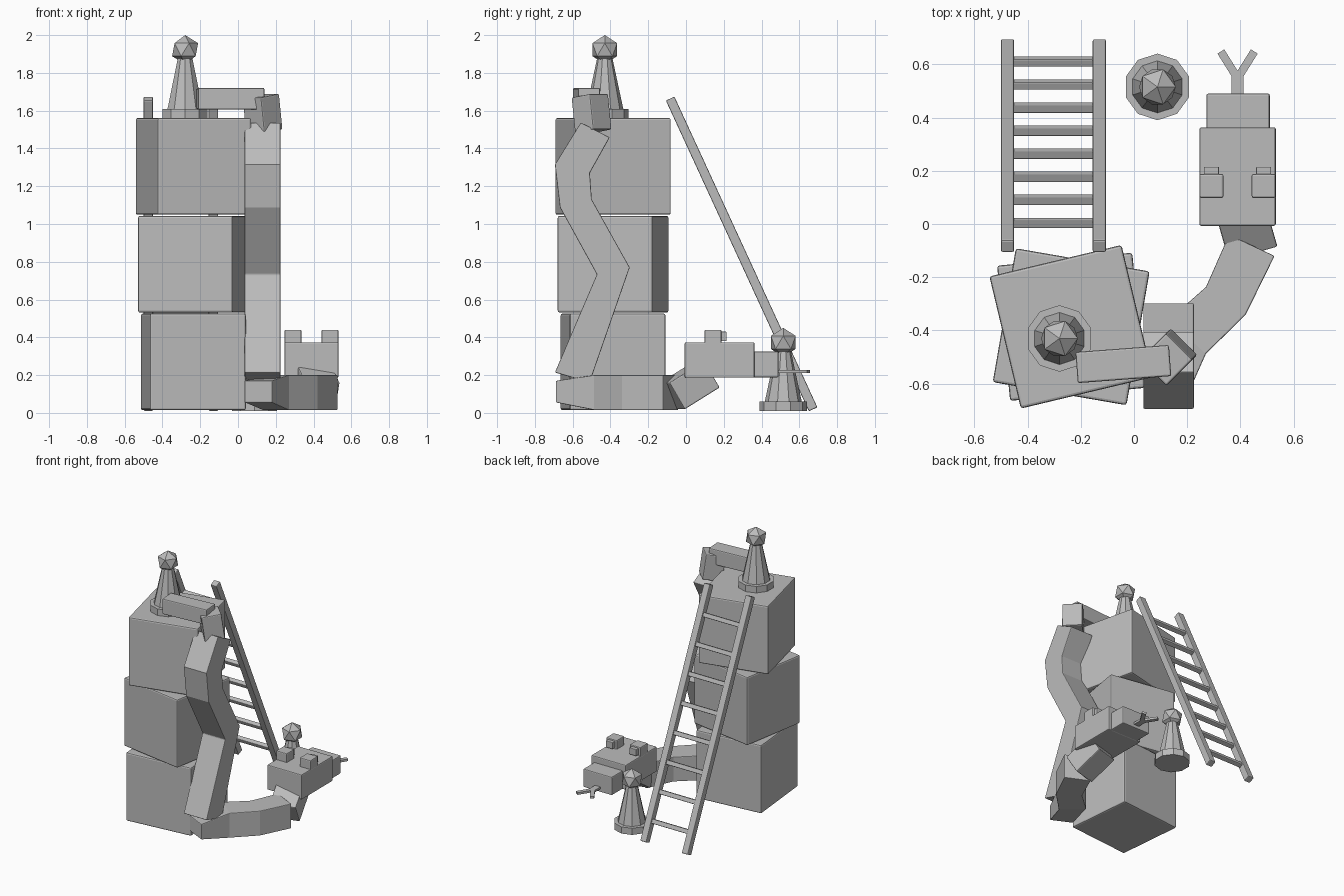
import bpy, bmesh, math
from mathutils import Vector

cube = bpy.data.objects.get("Cube")
if cube:
    bpy.data.objects.remove(cube, do_unlink=True)

grey = bpy.data.materials.new("plain_grey")
grey.use_nodes = True
COLOUR = (0.5, 0.5, 0.5, 1)
grey.diffuse_color = COLOUR
grey.node_tree.nodes["Principled BSDF"].inputs["Base Color"].default_value = COLOUR


def finish(bm, name, bevel=0.0, loc=(0, 0, 0), rot=(0, 0, 0)):
    """Turn a bmesh into a flat shaded object, with optional softened edges."""
    bmesh.ops.recalc_face_normals(bm, faces=bm.faces)
    mesh = bpy.data.meshes.new(name)
    bm.to_mesh(mesh)
    bm.free()
    mesh.materials.append(grey)
    ob = bpy.data.objects.new(name, mesh)
    ob.location = loc
    ob.rotation_euler = [math.radians(a) for a in rot]
    bpy.context.collection.objects.link(ob)
    if bevel:
        mod = ob.modifiers.new("soft_edges", 'BEVEL')
        mod.width = bevel
        mod.segments = 2
        mod.limit_method = 'ANGLE'
        mod.angle_limit = math.radians(50)
    return ob


def box(name, loc, size, rot=(0, 0, 0), bevel=0.007):
    bm = bmesh.new()
    bmesh.ops.create_cube(bm, size=1)
    bmesh.ops.scale(bm, vec=size, verts=bm.verts)
    return finish(bm, name, bevel, loc, rot)


def strip(name, pairs, place, lo, hi, bevel=0.005):
    """Loft a bending bar through pairs of edge points, between lo and hi."""
    bm = bmesh.new()
    rings = []
    for a, b in pairs:
        rings.append([bm.verts.new(place(p, h)) for p, h in
                      ((a, lo), (b, lo), (b, hi), (a, hi))])
    for r, s in zip(rings, rings[1:]):
        for i in range(4):
            j = (i + 1) % 4
            bm.faces.new((r[i], r[j], s[j], s[i]))
    bm.faces.new(rings[0])
    bm.faces.new(rings[-1])
    return finish(bm, name, bevel)


# Stack of three twisted blocks
for name, z, turn in (("bottom_block", 0.27, 5.5), ("middle_block", 0.787, -9.8),
                      ("top_block", 1.305, 13.4)):
    box(name, (-0.236, -0.386, z), (0.51, 0.51, 0.512), (0, 0, turn), 0.01)

# Leaning ladder
top, foot = Vector((0, -0.084, 1.664)), Vector((0, 0.673, 0.019))
slope = foot - top
lean = math.degrees(math.atan2(slope.y, -slope.z))
mid = (top + foot) / 2
for name, x in (("right_rail", -0.475), ("left_rail", -0.13)):
    box(name, (x, mid.y, mid.z), (0.05, 0.05, slope.length), (lean, 0, 0), 0.006)
for i in range(8):
    y = 0.004 + i * 0.0866
    p = top + slope * ((y - top.y) / slope.y)
    box(f"rung_{i + 1}", (-0.302, p.y, p.z), (0.31, 0.032, 0.032), (lean, 0, 0), 0.005)


# Game pawns: ten sided foot, tapered body and faceted ball
def pawn(name, x, y, z):
    for part, r1, r2, z1, z2 in (("foot", 0.125, 0.125, 0, 0.05),
                                 ("body", 0.1, 0.04, 0.04, 0.32)):
        bm = bmesh.new()
        bmesh.ops.create_cone(bm, cap_ends=True, segments=10, radius1=r1,
                              radius2=r2, depth=z2 - z1)
        finish(bm, f"{name}_{part}", 0, (x, y, z + (z1 + z2) / 2))
    bm = bmesh.new()
    bmesh.ops.create_icosphere(bm, subdivisions=1, radius=0.077)
    finish(bm, f"{name}_ball", 0, (x, y, z + 0.363))


pawn("top_pawn", -0.28, -0.43, 1.56)
pawn("ground_pawn", 0.088, 0.515, 0.01)

# Snake tail lying over the top block
box("tail_tip", (-0.04, -0.526, 1.663), (0.352, 0.117, 0.115), (0, 0, 4.3))
box("tail_elbow", (0.13, -0.5, 1.585), (0.14, 0.14, 0.19), (0, -8, 45))

# Upright winding body
body = [((-0.557, 1.537), (-0.404, 1.458)), ((-0.694, 1.315), (-0.509, 1.27)),
        ((-0.667, 1.087), (-0.499, 1.13)), ((-0.472, 0.733), (-0.298, 0.77)),
        ((-0.694, 0.214), (-0.51, 0.16))]
strip("snake_body", body, lambda p, h: (h, p[0], p[1]), 0.035, 0.225)

# Body along the ground
ground = [((0.18, -0.69), (0.035, -0.62)), ((0.27, -0.488), (0.13, -0.36)),
          ((0.42, -0.34), (0.27, -0.237)), ((0.528, -0.12), (0.357, -0.04))]
low = strip("snake_ground_body", ground, lambda p, h: (p[0], p[1], h), 0.015, 0.2)
for v in low.data.vertices:
    if v.co.y < -0.6:
        v.co.z += 0.04 if v.co.z < 0.1 else -0.03

# Neck and head
box("neck", (0.41, 0.02, 0.147), (0.19, 0.225, 0.165), (31, 0, 16))
box("head", (0.389, 0.178, 0.28), (0.287, 0.37, 0.187))
box("snout", (0.391, 0.42, 0.257), (0.238, 0.14, 0.137))
for side, s in (("right", -1), ("left", 1)):
    box(f"{side}_eye", (0.389 + s * 0.098, 0.143, 0.4), (0.09, 0.09, 0.08))
    box(f"{side}_pupil", (0.389 + s * 0.098, 0.196, 0.405), (0.057, 0.038, 0.05), bevel=0.004)
    box(f"{side}_tongue_fork", (0.389 + s * 0.031, 0.597, 0.22), (0.03, 0.12, 0.016),
        (0, 0, -s * 32), 0)
box("tongue", (0.389, 0.51, 0.22), (0.045, 0.09, 0.016), bevel=0)
